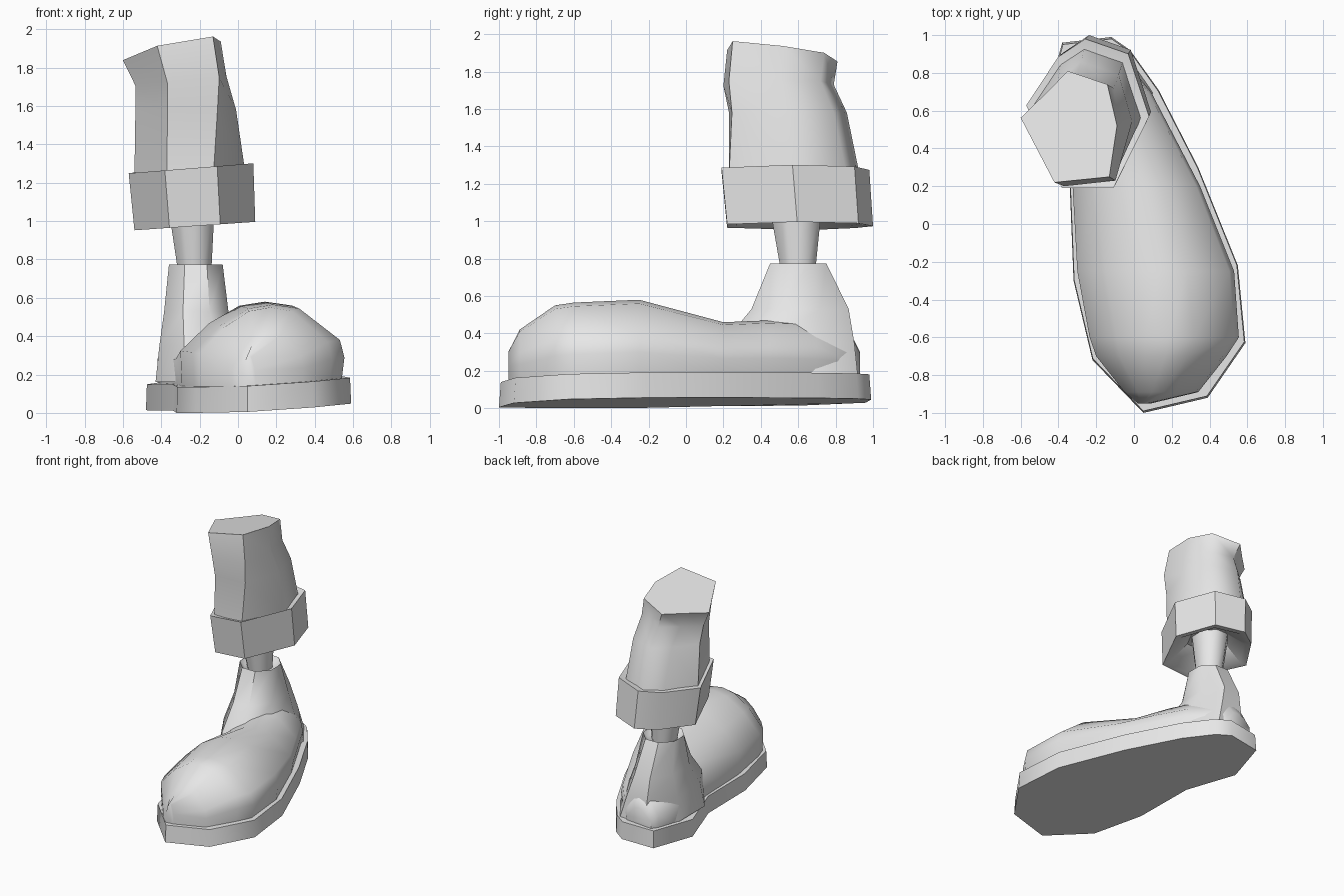
import bpy, bmesh, math

if "Cube" in bpy.data.objects:
    bpy.data.objects.remove(bpy.data.objects["Cube"])

grey = bpy.data.materials.new("plain_grey")
grey.diffuse_color = (0.8, 0.8, 0.8, 1)
grey.use_nodes = True
grey.node_tree.nodes["Principled BSDF"].inputs["Base Color"].default_value = grey.diffuse_color


def loft(name, rings, closed=True, angle=50, cap=True):
    """Skin a list of equal-length rings of points and cap both ends."""
    bm = bmesh.new()
    vs = [[bm.verts.new(p) for p in ring] for ring in rings]
    n = len(vs[0])
    for a, b in zip(vs, vs[1:]):
        for i in range(n if closed else n - 1):
            j = (i + 1) % n
            bm.faces.new((a[i], a[j], b[j], b[i]))
    if cap:
        bm.faces.new(vs[0])
        bm.faces.new(vs[-1])
    bmesh.ops.recalc_face_normals(bm, faces=bm.faces)
    me = bpy.data.meshes.new(name)
    bm.to_mesh(me)
    bm.free()
    me.materials.append(grey)
    me.shade_smooth()
    me.set_sharp_from_angle(angle=math.radians(angle))
    ob = bpy.data.objects.new(name, me)
    bpy.context.collection.objects.link(ob)
    return ob


def fit(shape, x0, x1, y0, y1, z):
    """Place a unit outline in a box; z is a number or a plane function."""
    pts = [(x0 + u * (x1 - x0), y0 + v * (y1 - y0)) for u, v in shape]
    return [(x, y, z(x, y) if callable(z) else z) for x, y in pts]


def ground(x, y):
    return max(0, 0.028 + 0.062 * x + 0.026 * y)


def sole_top(x, y):
    return ground(x, y) + 0.135


# Sole: curved footprint, slightly tilted
foot = [(.05, -1), (.39, -.92), (.59, -.63), (.55, -.22), (.34, .3), (.13, .71),
        (-.02, .92), (-.12, .99), (-.38, .96), (-.48, .6), (-.34, .2),
        (-.32, -.3), (-.22, -.72)]
loft("sole", [[(x, y, ground(x, y)) for x, y in foot],
              [(x * .99, y * .99, sole_top(x, y)) for x, y in foot]])

# Shoe upper: cross-sections from toe to heel (y, left, right, top)
profile = [(.01, -.05), (0, .42), (.18, .74), (.37, .95), (.53, 1), (.7, .95),
           (.97, .52), (1, .28), (.98, -.05)]
stations = [(-.95, .02, .09, .30), (-.89, -.05, .34, .42), (-.7, -.2, .49, .55),
            (-.6, -.235, .555, .565), (-.25, -.3, .53, .58), (.2, -.325, .35, .46),
            (.45, -.37, .22, .47), (.7, -.42, .09, .46), (.88, -.37, -.06, .40),
            (.93, -.34, -.12, .30)]
sections = []
for y, xl, xr, top in stations:
    ring = []
    for u, v in profile:
        x = xl + u * (xr - xl)
        base = sole_top(x, y)
        ring.append((x, y, base + v * (top - base)))
    sections.append(ring)
loft("shoe_upper", sections)

# Ankle shaft: octagonal, with a recessed top
c = math.cos(math.pi / 8)
octagon = [(.5 + .5 * math.cos(a) / c, .5 + .5 * math.sin(a) / c)
           for a in (math.pi / 8 + i * math.pi / 4 for i in range(8))]
loft("ankle_shaft", [fit(octagon, *b) for b in [
    (-.43, .11, .15, .92, .16), (-.41, .03, .2, .9, .35),
    (-.385, -.05, .35, .87, .53), (-.36, -.08, .45, .75, .775),
    (-.33, -.11, .48, .72, .74)]])

# Ankle post joining shoe and leg
loft("ankle_post", [fit(octagon, -.31, -.14, .51, .69, .72),
                    fit(octagon, -.37, -.12, .44, .73, 1.12)])

# Cuff: seven-sided band, hollow underneath
seven = [(0, .555), (.26, .88), (.48, 1), (.83, .9), (1, .48), (.71, 0), (.29, 0)]
loft("leg_cuff", [
    fit(seven, -.5, .0, .27, .9, 1.26),
    fit(seven, -.57, .08, .19, .98, lambda x, y: 1.295 + .08 * x),
    fit(seven, -.54, .09, .22, 1.0, lambda x, y: .99 + .07 * x),
    fit(seven, -.49, .04, .27, .94, lambda x, y: 1.0 + .07 * x),
    fit(seven, -.37, -.08, .42, .76, 1.1)], angle=35)

# Leg: tapering, flared under a slanted top
top = [(0, .58), (.25, .79), (.49, 1), (.9, .88), (1, .51), (.92, .05), (.35, 0)]
blend = [((a + e) / 2, (b + f) / 2) for (a, b), (e, f) in zip(seven, top)]
loft("leg", [
    fit(seven, -.54, .04, .23, .93, 1.24),
    fit(blend, -.535, -.01, .23, .86, 1.58),
    fit(top, -.535, -.06, .2, .79, lambda x, y: 1.76 + .1 * x),
    fit(top, -.6, -.09, .22, .81,
        lambda x, y: 1.97 + .18 * (x + .09) - .124 * (y - .25))], angle=60)
